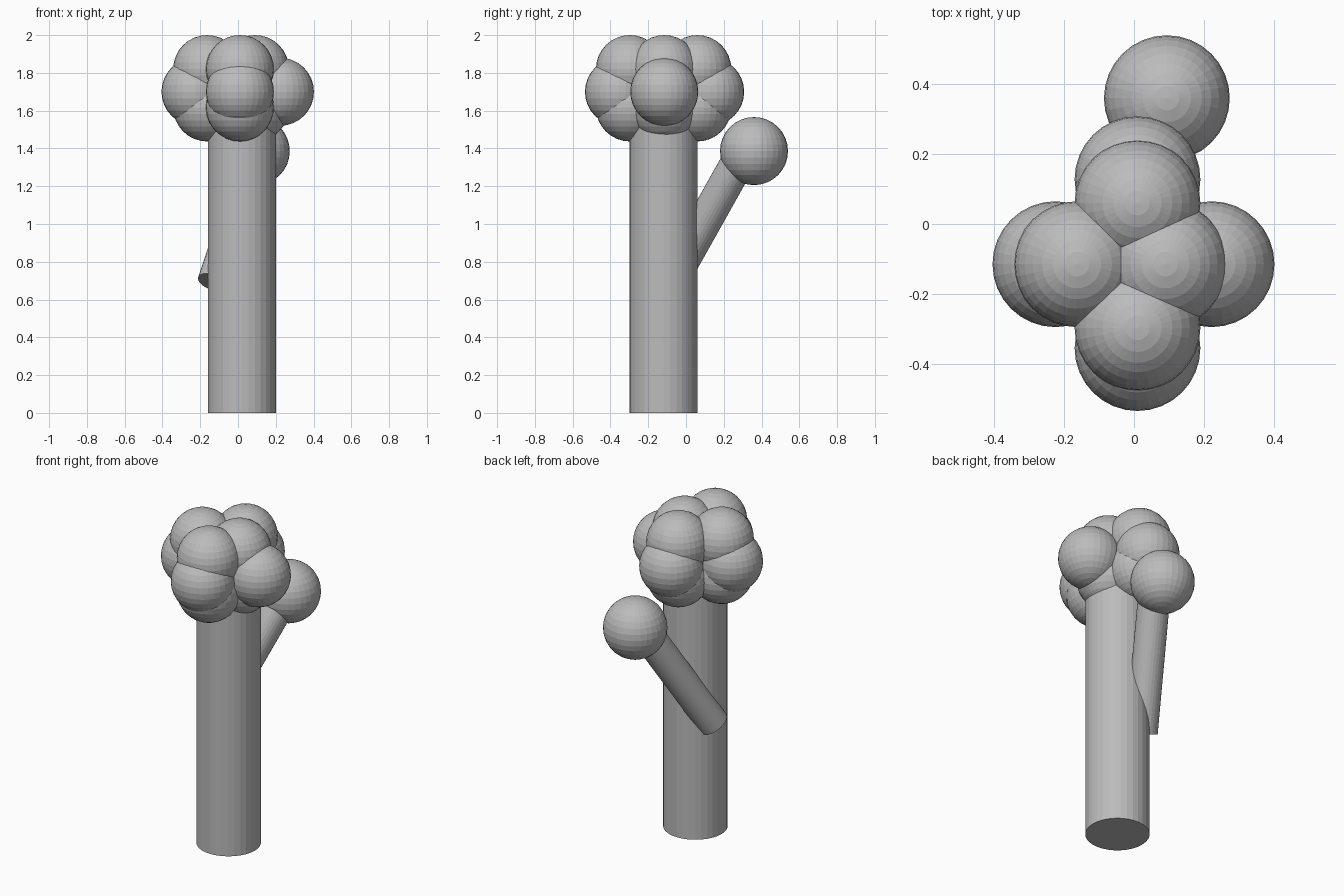
import bpy
from mathutils import Vector

cube = bpy.data.objects.get("Cube")
if cube:
    bpy.data.objects.remove(cube, do_unlink=True)

grey = bpy.data.materials.new("plain grey")
grey.use_nodes = True
colour = (0.5, 0.5, 0.5, 1)
grey.diffuse_color = colour
grey.node_tree.nodes["Principled BSDF"].inputs["Base Color"].default_value = colour

RADIUS = 0.18


def finish(name):
    obj = bpy.context.object
    obj.name = name
    obj.data.materials.append(grey)
    return obj


def ball(name, centre):
    bpy.ops.mesh.primitive_uv_sphere_add(segments=32, ring_count=16, radius=RADIUS, location=centre)
    finish(name)


def rod(name, start, end, radius):
    start, end = Vector(start), Vector(end)
    axis = end - start
    bpy.ops.mesh.primitive_cylinder_add(vertices=32, radius=radius, depth=axis.length,
                                        location=(start + end) / 2)
    obj = finish(name)
    obj.rotation_mode = "QUATERNION"
    obj.rotation_quaternion = axis.to_track_quat("Z", "Y")


# Trunk and slanting side branch
rod("trunk", (0.02, -0.12, 0), (0.02, -0.12, 1.65), RADIUS)
rod("branch", (-0.125, -0.083, 0.69), (0.12, 0.335, 1.435), 0.09)
ball("branch_foliage", (0.094, 0.36, 1.386))

# Crown: three tiers of four balls (height, left x, right x, front y, back y)
tiers = {
    "lower": (1.617, -0.163, 0.09, -0.297, 0.06),
    "middle": (1.70, -0.225, 0.222, -0.355, 0.128),
    "upper": (1.82, -0.163, 0.09, -0.297, 0.06),
}
for tier, (z, x_min, x_max, y_front, y_back) in tiers.items():
    ball(tier + "_foliage_right", (x_min, -0.115, z))
    ball(tier + "_foliage_left", (x_max, -0.115, z))
    ball(tier + "_foliage_front", (0.01, y_front, z))
    ball(tier + "_foliage_back", (0.01, y_back, z))
